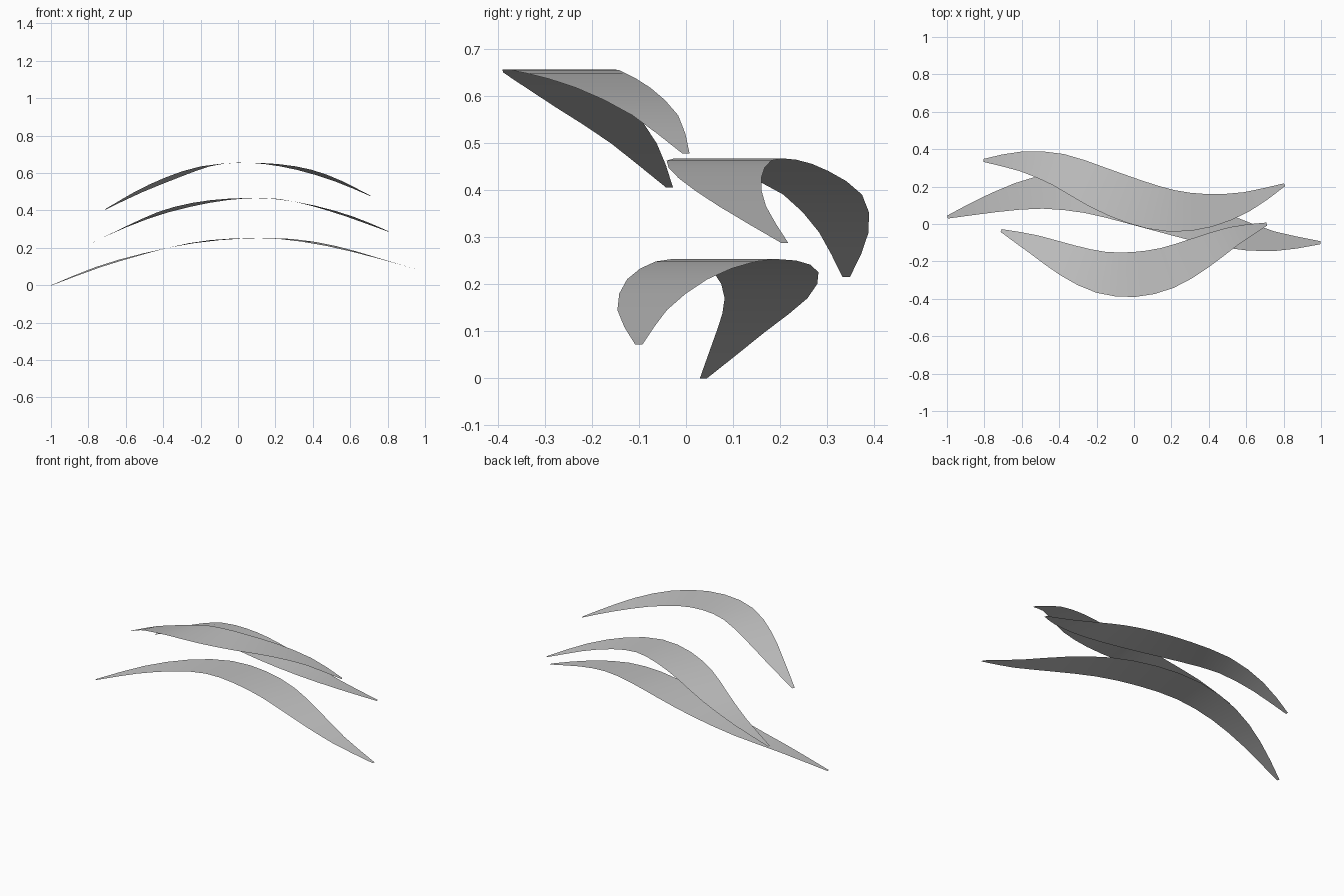
import bpy
import math
from mathutils import Vector

cube = bpy.data.objects.get("Cube")
if cube:
    bpy.data.objects.remove(cube, do_unlink=True)

STEPS = 16        # segments along each blade
TIP = 0.008       # half width at the tips
BULGE = 0.112     # extra half width at the middle

grey = bpy.data.materials.new("light_grey")
grey.use_nodes = True
color = (0.55, 0.55, 0.55, 1)
grey.diffuse_color = color
grey.node_tree.nodes["Principled BSDF"].inputs["Base Color"].default_value = color


def sample(values, t):
    """Smooth interpolation through evenly spaced values, t in 0..1."""
    last = len(values) - 1
    i = min(int(t * last), last - 1)
    f = t * last - i
    b, c = values[i], values[i + 1]
    a = values[i - 1] if i > 0 else 2 * b - c
    d = values[i + 2] if i + 2 <= last else 2 * c - b
    return b + f / 2 * (c - a + f * (2 * a - 5 * b + 4 * c - d + f * (3 * (b - c) + d - a)))


def blade(name, reach, sway, height):
    """Arched ribbon whose cross-section stays level and square to its path."""
    path = [Vector((reach * (2 * k / STEPS - 1),
                    sample(sway, k / STEPS),
                    sample(height, k / STEPS))) for k in range(STEPS + 1)]
    verts = []
    for k, p in enumerate(path):
        along = path[min(k + 1, STEPS)] - path[max(k - 1, 0)]
        side = Vector((-along.y, along.x, 0)).normalized()
        half = TIP + BULGE * max(0, math.sin(math.pi * k / STEPS)) ** 0.95
        verts += [p - side * half, p + side * half]
    faces = [(2 * k, 2 * k + 2, 2 * k + 3, 2 * k + 1) for k in range(STEPS)]
    mesh = bpy.data.meshes.new(name)
    mesh.from_pydata(verts, [], faces)
    mesh.materials.append(grey)
    mesh.shade_smooth()
    obj = bpy.data.objects.new(name, mesh)
    bpy.context.collection.objects.link(obj)
    return obj


# Three stacked blades: sideways sway and height at even stations
blade("lower_blade", 0.997,
      [.037, .115, .17, .17, .118, .042, -.04, -.093, -.1],
      [0, .097, .17, .225, .25, .248, .21, .145, .072])
blade("middle_blade", 0.805,
      [.34, .335, .29, .2, .12, .07, .072, .12, .21],
      [.215, .31, .39, .44, .464, .462, .425, .365, .287])
blade("upper_blade", 0.71,
      [-.035, -.11, -.195, -.258, -.27, -.235, -.155, -.065, 0],
      [.405, .498, .575, .635, .655, .648, .617, .558, .477])
